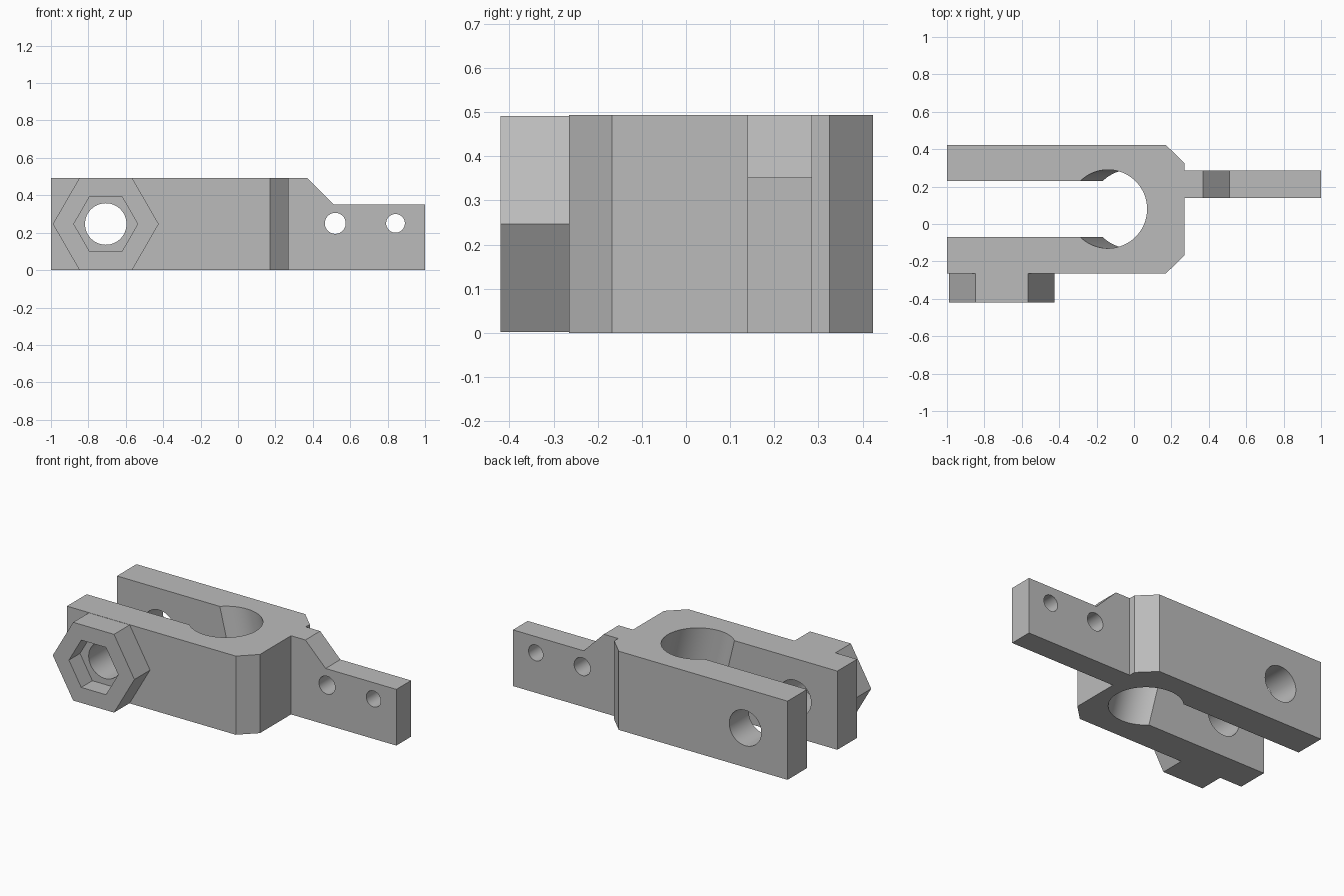
import bpy
import bmesh
from math import pi
from mathutils import Matrix, Vector

default = bpy.data.objects.get("Cube")
if default:
    bpy.data.objects.remove(default, do_unlink=True)

H = 0.493                    # overall height
BOLT_X, BOLT_Z = -0.707, H / 2

grey = bpy.data.materials.new("plain grey")
grey.use_nodes = True
grey.diffuse_color = (0.5, 0.5, 0.5, 1)
grey.node_tree.nodes["Principled BSDF"].inputs["Base Color"].default_value = (0.5, 0.5, 0.5, 1)


def prism(name, points, direction):
    """Extrude a closed outline of 3D points along a direction."""
    bm = bmesh.new()
    face = bm.faces.new([bm.verts.new(p) for p in points])
    made = bmesh.ops.extrude_face_region(bm, geom=[face])["geom"]
    verts = [v for v in made if isinstance(v, bmesh.types.BMVert)]
    bmesh.ops.translate(bm, verts=verts, vec=Vector(direction))
    bmesh.ops.recalc_face_normals(bm, faces=bm.faces)
    mesh = bpy.data.meshes.new(name)
    bm.to_mesh(mesh)
    bm.free()
    mesh.materials.append(grey)
    obj = bpy.data.objects.new(name, mesh)
    bpy.context.collection.objects.link(obj)
    return obj


def rod(name, x, z, radius, y0, y1, sides=64):
    """Round or hexagonal bar running along y."""
    ring = [Matrix.Rotation(2 * pi * i / sides, 3, 'Y') @ Vector((radius, 0, 0)) for i in range(sides)]
    return prism(name, [p + Vector((x, y0, z)) for p in ring], (0, y1 - y0, 0))


def cut(target, cutters):
    bpy.context.view_layer.objects.active = target
    for cutter in cutters:
        cutter.hide_render = True
        mod = target.modifiers.new("cut", 'BOOLEAN')
        mod.operation = 'DIFFERENCE'
        mod.solver = 'EXACT'
        mod.object = cutter
        bpy.ops.object.modifier_apply(modifier=mod.name)
        bpy.data.objects.remove(cutter, do_unlink=True)


# Forked clamp body with chamfered closed end
outline = [(-1, -0.265), (0.17, -0.265), (0.27, -0.168), (0.27, 0.325), (0.17, 0.423), (-1, 0.423)]
body = prism("clamp_body", [(x, y, 0) for x, y in outline], (0, 0, H))

# Open slot, leaning round bore and cross bolt hole
slot = [(-1.2, -0.07), (-0.14, -0.07), (-0.14, 0.23), (-1.2, 0.23)]
slot_cut = prism("slot_cutter", [(x, y, -0.1) for x, y in slot], (0, 0, 0.8))
lean = -0.12 / H
circle = [Matrix.Rotation(2 * pi * i / 96, 3, 'Z') @ Vector((0.21, 0, 0)) for i in range(96)]
bore_cut = prism("bore_cutter", [p + Vector((-0.02 - 0.1 * lean, 0.08, -0.1)) for p in circle],
                 (0.8 * lean, 0, 0.8))
bolt_cut = rod("bolt_cutter", BOLT_X, BOLT_Z, 0.111, -0.6, 0.6)
cut(body, [slot_cut, bore_cut, bolt_cut])

# Mounting tab with sloped step and two screw holes
side = [(0.27, 0), (1, 0), (1, 0.352), (0.51, 0.352), (0.37, H), (0.27, H)]
tab = prism("mounting_tab", [(x, 0.139, z) for x, z in side], (0, 0.146, 0))
cut(tab, [rod("screw_cutter", x, 0.25, r, 0, 0.5, 48) for x, r in ((0.52, 0.056), (0.842, 0.05))])

# Hexagonal boss with a nut pocket
boss = rod("nut_boss", BOLT_X, BOLT_Z, 0.283, -0.42, -0.265, 6)
cut(boss, [rod("pocket_cutter", BOLT_X, BOLT_Z, 0.171, -0.6, -0.31, 6),
           rod("boss_bolt_cutter", BOLT_X, BOLT_Z, 0.111, -0.6, 0)])

# Smooth round walls, crisp edges
for obj in (body, tab, boss):
    bpy.ops.object.select_all(action='DESELECT')
    obj.select_set(True)
    bpy.context.view_layer.objects.active = obj
    bpy.ops.object.shade_smooth_by_angle(angle=pi / 7)
